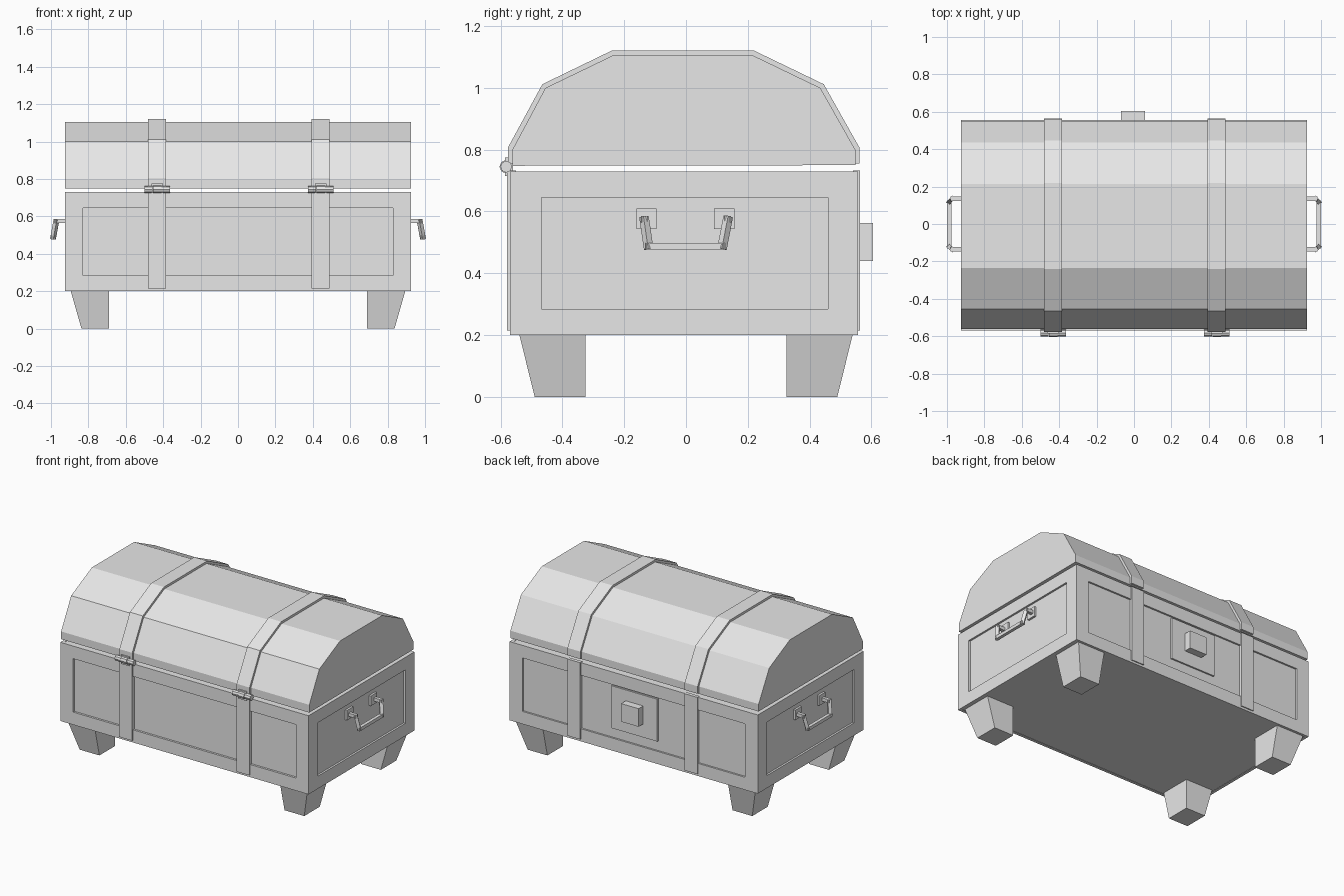
import bpy, bmesh, math
from mathutils import Vector, Matrix

if "Cube" in bpy.data.objects:
    bpy.data.objects.remove(bpy.data.objects["Cube"])

grey = bpy.data.materials.new("plain grey")
grey.diffuse_color = (0.8, 0.8, 0.8, 1)
grey.use_nodes = True
grey.node_tree.nodes["Principled BSDF"].inputs["Base Color"].default_value = grey.diffuse_color


def finish(name, bm):
    bmesh.ops.recalc_face_normals(bm, faces=bm.faces)
    me = bpy.data.meshes.new(name)
    bm.to_mesh(me)
    bm.free()
    me.materials.append(grey)
    ob = bpy.data.objects.new(name, me)
    bpy.context.collection.objects.link(ob)
    return ob


def add_box(bm, x0, x1, y0, y1, z0, z1):
    m = Matrix.Translation(((x0 + x1) / 2, (y0 + y1) / 2, (z0 + z1) / 2))
    s = Matrix.Diagonal((x1 - x0, y1 - y0, z1 - z0, 1))
    return bmesh.ops.create_cube(bm, size=1, matrix=m @ s)["verts"]


def boxes(name, specs):
    bm = bmesh.new()
    for s in specs:
        add_box(bm, *s)
    return finish(name, bm)


def prism(name, profile, x0, x1):
    bm = bmesh.new()
    f = bm.faces.new([bm.verts.new((x0, y, z)) for y, z in profile])
    ext = bmesh.ops.extrude_face_region(bm, geom=[f])["geom"]
    for v in ext:
        if isinstance(v, bmesh.types.BMVert):
            v.co.x = x1
    return finish(name, bm)


def bar(name, points, w):
    # square rod running through the points
    bm = bmesh.new()
    for a, b in zip(points, points[1:]):
        a, b = Vector(a), Vector(b)
        d = b - a
        m = (Matrix.Translation((a + b) / 2) @ d.to_track_quat('Z', 'Y').to_matrix().to_4x4()
             @ Matrix.Diagonal((w, w, d.length + w * 0.8, 1)))
        bmesh.ops.create_cube(bm, size=1, matrix=m)
    return finish(name, bm)


# chest body with recessed panels
Z0, Z1, P0, P1 = 0.2, 0.73, 0.285, 0.645
boxes("body_core", [(-0.912, 0.912, -0.556, 0.545, Z0 + 0.002, Z1 - 0.002)])
for label, ya, yb in (("front", -0.57, -0.55), ("back", 0.54, 0.557)):
    boxes(label + "_frame", [
        (-0.925, 0.925, ya, yb, Z0, P0),
        (-0.925, 0.925, ya, yb, P1, Z1),
        (-0.925, -0.83, ya, yb, P0, P1),
        (0.83, 0.925, ya, yb, P0, P1)])

for s, label in ((1, "right"), (-1, "left")):
    xa, xb = sorted((s * 0.905, s * 0.925))
    boxes(label + "_frame", [
        (xa, xb, -0.56, 0.55, Z0, P0),
        (xa, xb, -0.56, 0.55, P1, Z1),
        (xa, xb, -0.56, -0.468, P0, P1),
        (xa, xb, 0.46, 0.55, P0, P1)])

# faceted lid
lid = [(-0.562, 0.748), (-0.562, 0.80), (-0.455, 1.0), (-0.235, 1.106),
       (0.215, 1.106), (0.435, 1.0), (0.548, 0.80), (0.548, 0.75)]
prism("lid", lid, -0.925, 0.925)

# straps over lid and body, with hinges at the front
strap = [(-0.577, 0.756), (-0.577, 0.806), (-0.465, 1.012), (-0.24, 1.121),
         (0.22, 1.121), (0.446, 1.012), (0.562, 0.806), (0.562, 0.756)]
for label, xc in (("left", -0.432), ("right", 0.442)):
    prism(label + "_lid_strap", strap, xc - 0.048, xc + 0.048)
    boxes(label + "_body_strap", [
        (xc - 0.048, xc + 0.048, -0.579, -0.55, 0.215, 0.732),
        (xc - 0.048, xc + 0.048, 0.54, 0.564, 0.215, 0.732)])
    bm = bmesh.new()
    for i, r in ((-1, 0.019), (0, 0.022), (1, 0.019)):
        m = Matrix.Translation((xc + i * 0.046, -0.582, 0.745)) @ Matrix.Rotation(math.pi / 2, 4, 'Y')
        bmesh.ops.create_cone(bm, cap_ends=True, segments=8, radius1=r, radius2=r,
                              depth=0.044, matrix=m)
    add_box(bm, xc - 0.03, xc + 0.03, -0.586, -0.56, 0.715, 0.775)
    finish(label + "_hinge", bm)

# lock on the back
boxes("lock_plate", [(-0.175, 0.165, 0.54, 0.556, 0.35, 0.635)])
boxes("lock", [(-0.07, 0.06, 0.55, 0.605, 0.44, 0.562)])

# end handles with mounting plates
for s, label in ((1, "right"), (-1, "left")):
    xa, xb = sorted((s * 0.905, s * 0.926))
    boxes(label + "_handle_plates", [(xa, xb, y - 0.033, y + 0.033, 0.543, 0.61)
                                     for y in (-0.128, 0.124)])
    bar(label + "_handle", [(s * 0.91, -0.135, 0.575), (s * 0.972, -0.135, 0.575),
                            (s * 0.988, -0.122, 0.487), (s * 0.988, 0.118, 0.487),
                            (s * 0.972, 0.135, 0.575), (s * 0.91, 0.135, 0.575)], 0.022)

# tapered feet
for sx, lx in ((1, "right"), (-1, "left")):
    for sy, ly in ((1, "back"), (-1, "front")):
        bm = bmesh.new()
        for v in add_box(bm, 0.69, 0.895, 0.325, 0.54, 0, 0.203):
            if v.co.z < 0.1:
                v.co.x = min(v.co.x, 0.837)
                v.co.y = min(v.co.y, 0.49)
            v.co.x *= sx
            v.co.y *= sy
        finish(ly + "_" + lx + "_foot", bm)
